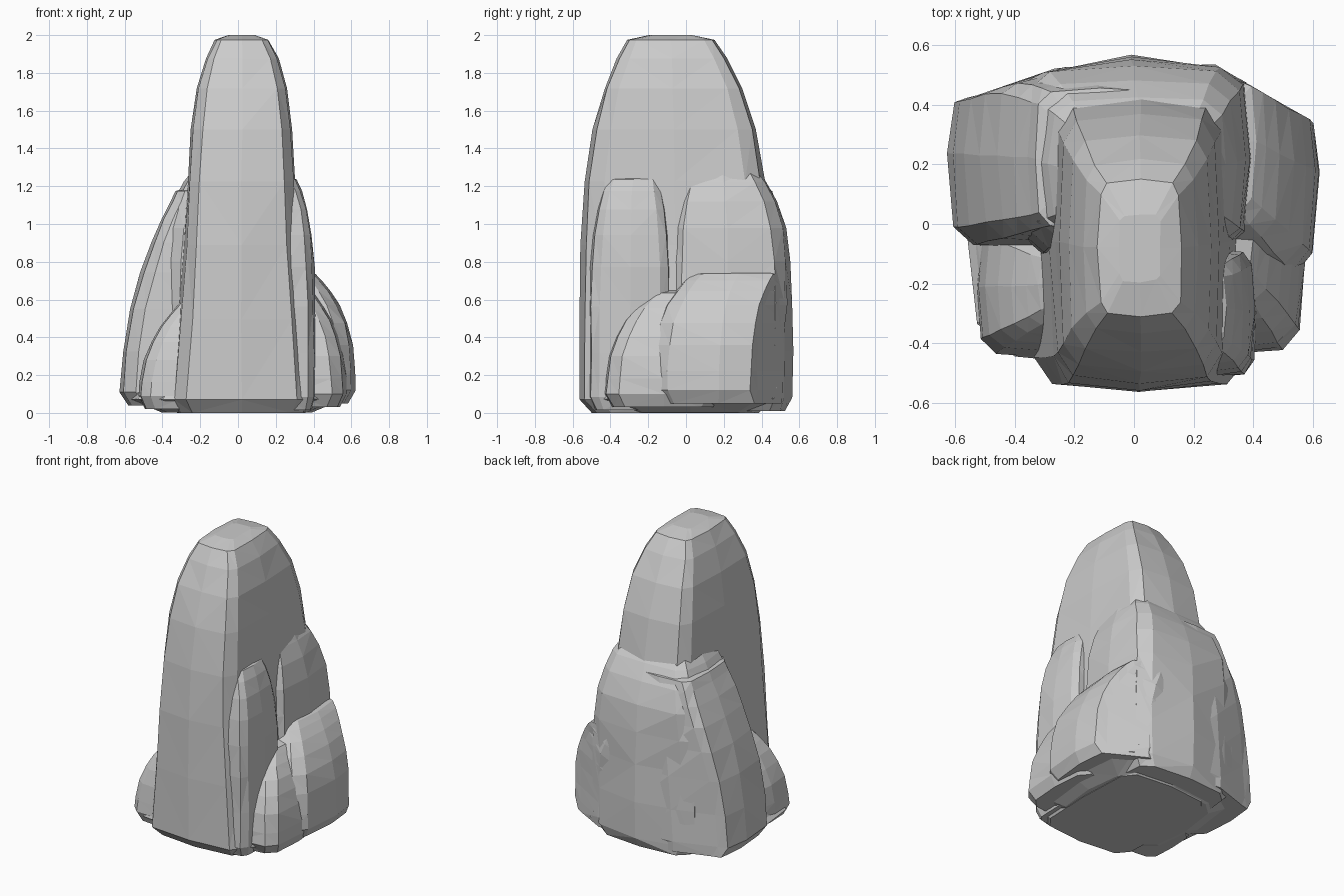
import bpy, bmesh, random
from math import cos, sin, radians, copysign

if "Cube" in bpy.data.objects:
    bpy.data.objects.remove(bpy.data.objects["Cube"])
random.seed(4)


def power(v, e):
    return copysign(abs(v) ** e, v)


def boulder(name, z0, h, base, top, p, px=None, corner=0.45, flare=0.0, foot=0.87):
    """Faceted boulder: a rounded-box plan that shrinks from base to top box
    (x0, x1, y0, y1) along a power curve, with an undercut foot and domed top."""
    bm = bmesh.new()
    rings = []

    def ring(z, t, scale=1.0):
        e = (px or p, px or p, p, p)
        x0, x1, y0, y1 = [a + (b - a) * t ** q for a, b, q in zip(base, top, e)]
        rx = ((x1 - x0) / 2 + flare * (1 - t) ** 2) * scale
        ry = (y1 - y0) / 2 * scale
        verts = []
        for k in range(12):
            a = radians(30 * k)
            x = (x0 + x1) / 2 + rx * power(cos(a), corner)
            y = (y0 + y1) / 2 + ry * power(sin(a), corner)
            # Slanted cut across the two rear corners
            y = min(y, .69 - .58 * x if x > 0 else .605 + .33 * x)
            verts.append(bm.verts.new((x + random.uniform(-.004, .004),
                                       y + random.uniform(-.004, .004), z)))
        rings.append(verts)

    rim = h - 0.025
    ring(z0, 0, foot)
    ring(z0 + 0.07, 0.05)
    for t in (.25, .45, .62, .76, .87, .95, 1):
        ring(z0 + max(t * (rim - z0), .07 + .02 * t), t)
    ring(h, 1, 0.5)
    for a, b in zip(rings, rings[1:]):
        for i in range(12):
            k = (i + 1) % 12
            bm.faces.new((a[i], a[k], b[k], b[i]))
    bm.faces.new(rings[0][::-1])
    bm.faces.new(rings[-1])
    bmesh.ops.triangulate(bm, faces=bm.faces[:])
    bmesh.ops.recalc_face_normals(bm, faces=bm.faces[:])
    mesh = bpy.data.meshes.new(name)
    bm.to_mesh(mesh)
    bm.free()
    ob = bpy.data.objects.new(name, mesh)
    bpy.context.collection.objects.link(ob)
    return ob


# Tall central spire
rock = boulder("rock_spire", 0, 2, (-.25, .29, -.562, .45), (-.12, .16, -.31, .15), 4.8,
               px=10, corner=.36, flare=.12)

parts = [
    # Broad shoulder behind the spire
    boulder("rear_shoulder", .01, 1.31, (-.42, .40, -.12, .565), (-.24, .28, 0, .38), 6),
    # Large left buttress and the small lobe in front of it
    boulder("left_buttress", .04, 1.2, (-.625, .1, -.09, .56), (-.33, .1, -.02, .46), 2.1, corner=.4),
    boulder("front_left_lobe", .02, .62, (-.53, 0, -.45, .02), (-.29, 0, -.3, -.1), 2.6),
    # Upright ridge on the front right
    boulder("front_right_ridge", .015, 1.26, (.1, .41, -.515, -.08), (.1, .31, -.42, -.14), 6),
    # Low right lobes, rear and front, running into each other
    boulder("right_lobe", .05, .76, (0, .62, -.2, .55), (0, .41, .02, .53), 3.5),
    boulder("right_front_lobe", .03, .66, (0, .575, -.44, .2), (0, .4, -.19, .15), 3),
    # Shallow convex foot that closes the gaps at the ground
    boulder("foot", .002, .24, (-.57, .56, -.48, .53), (-.44, .44, -.44, .5), 2, corner=.5, foot=.7),
]

# Fuse the parts into one faceted rock
bpy.context.view_layer.objects.active = rock
for part in parts:
    m = rock.modifiers.new("fuse", 'BOOLEAN')
    m.operation = 'UNION'
    m.solver = 'EXACT'
    m.object = part
    bpy.ops.object.modifier_apply(modifier=m.name)
    bpy.data.objects.remove(part)
rock.name = "rock"
